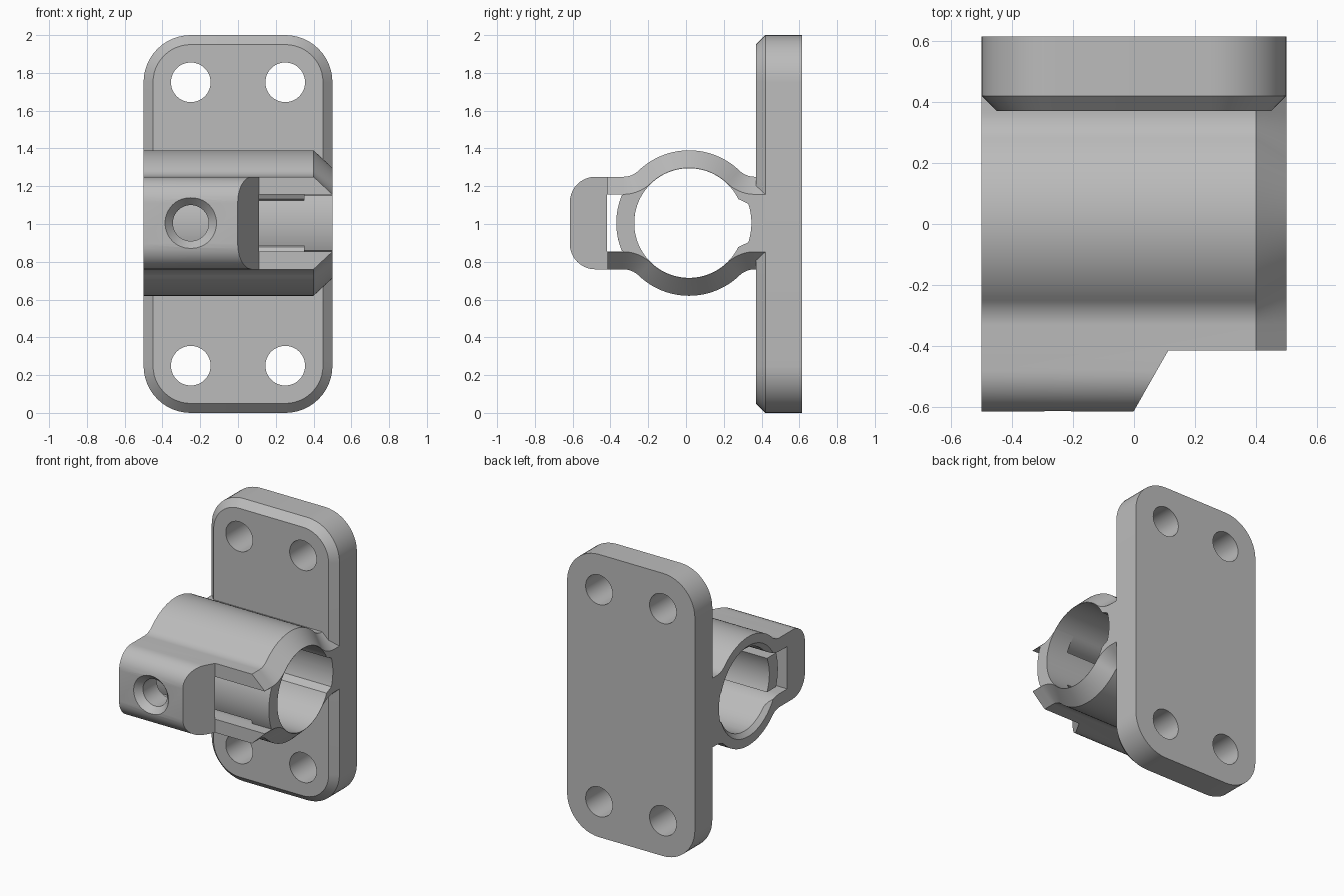
import bpy, bmesh
from math import sin, cos, radians, degrees, sqrt, atan2

if "Cube" in bpy.data.objects:
    bpy.data.objects.remove(bpy.data.objects["Cube"])

# Single grey material
grey = bpy.data.materials.new("plain_grey")
grey.use_nodes = True
COLOUR = (0.5, 0.5, 0.5, 1)
grey.diffuse_color = COLOUR
grey.node_tree.nodes["Principled BSDF"].inputs["Base Color"].default_value = COLOUR

CY, CZ = 0.016, 1.005          # bore axis
OUTER, BORE = 0.385, 0.29      # tube radii
WALL = OUTER - BORE
WEB, FILLET = 0.245, 0.12      # web half height, blend radius
RISE = WEB + FILLET
REACH = sqrt((OUTER + FILLET) ** 2 - RISE ** 2)
TANGENT = degrees(atan2(RISE, REACH))


def loft(name, rings):
    """Closed solid through rings of equal point count."""
    bm = bmesh.new()
    loops = [[bm.verts.new(p) for p in ring] for ring in rings]
    n = len(loops[0])
    for a, b in zip(loops, loops[1:]):
        for i in range(n):
            bm.faces.new((a[i], a[(i + 1) % n], b[(i + 1) % n], b[i]))
    bm.faces.new(loops[0])
    bm.faces.new(loops[-1])
    bmesh.ops.recalc_face_normals(bm, faces=bm.faces)
    mesh = bpy.data.meshes.new(name)
    bm.to_mesh(mesh)
    bm.free()
    mesh.materials.append(grey)
    ob = bpy.data.objects.new(name, mesh)
    bpy.context.collection.objects.link(ob)
    return ob


def cut(ob, cutters):
    """Subtract the cutters, bake the result and discard them."""
    for c in cutters:
        c.hide_render = True
        mod = ob.modifiers.new("cut", "BOOLEAN")
        mod.operation, mod.solver, mod.object = "DIFFERENCE", "EXACT", c
    graph = bpy.context.evaluated_depsgraph_get()
    graph.update()
    mesh = bpy.data.meshes.new_from_object(ob.evaluated_get(graph))
    ob.modifiers.clear()
    ob.data = mesh
    for c in cutters:
        bpy.data.objects.remove(c)


def arc(cx, cy, r, a, b, n):
    steps = [radians(a + (b - a) * i / n) for i in range(n + 1)]
    return [(cx + r * cos(t), cy + r * sin(t)) for t in steps]


def mirrored(upper):
    return upper + [(y, -z) for y, z in reversed(upper)]


def at_x(x, outline):
    return [(x, CY + y, CZ + z) for y, z in outline]


def prism_x(name, x0, x1, outline):
    return loft(name, [at_x(x0, outline), at_x(x1, outline)])


def lathe_y(name, x, z, steps):
    return loft(name, [[(px, y, pz) for px, pz in arc(x, z, r, 0, 352.5, 47)]
                       for y, r in steps])


def blend(inset):
    """Fillet between the front web and the tube."""
    return arc(-REACH, RISE, FILLET + inset, -90, -TANGENT, 10)


def body_outline(inset):
    h = WEB - inset
    front = arc(-0.496, h - 0.135, 0.135, 180, 90, 10)
    ring = arc(0, 0, OUTER - inset, 180 - TANGENT, TANGENT, 32)
    back = [(-y, z) for y, z in reversed(blend(inset))]
    return mirrored(front + blend(inset) + ring[1:-1] + back + [(0.41, h)])


# Mounting plate with chamfered front edge
def plate_ring(y, inset):
    pts = []
    for sx, sz, a in ((1, 1, 0), (-1, 1, 90), (-1, -1, 180), (1, -1, 270)):
        pts += arc(sx * 0.25, 1 + sz * 0.75, 0.25 - inset, a, a + 90, 12)
    return [(x, y, z) for x, z in pts]


plate = loft("mount_plate", [plate_ring(0.615, 0), plate_ring(0.42, 0),
                             plate_ring(0.37, 0.05)])
cut(plate, [lathe_y("bolt_hole", x, z, [(0.2, 0.105), (0.8, 0.105)])
            for x in (-0.25, 0.25) for z in (0.25, 1.75)])

# Tubular clamp, tapered to a thin lip on one end
body = loft("clamp_body", [at_x(-0.5, body_outline(0)), at_x(0.4, body_outline(0)),
                           at_x(0.5, body_outline(WALL - 0.002))])

# Bore with front slot and rear groove
slot_z = WEB - WALL
bore = prism_x("bore_cutter", -0.7, 0.7, mirrored(
    [(-0.433, slot_z)] + blend(WALL) + arc(0, 0, BORE, 180 - TANGENT, 26, 32)[1:]
    + arc(0, 0, 0.33, 18, 2, 6)))
# Bevel at the bore entrance
entry = loft("entry_cutter", [at_x(x, arc(0, 0, r, 0, 355, 71))
                              for x, r in ((-0.51, 0.33), (-0.465, 0.285))])
# Slanted relief of the front block
relief_xy = [(-0.05, -0.7), (0.7, -0.7), (0.7, -0.415), (0.112, -0.415)]
relief = loft("relief_cutter", [[(x, y, z) for x, y in relief_xy] for z in (0.5, 1.5)])
# Countersunk screw hole
screw = lathe_y("screw_cutter", -0.25, CZ, [(-0.63, 0.15), (-0.57, 0.095), (-0.39, 0.095)])
cut(body, [bore, entry, relief, screw])

# Spring tongue, free along its sides
HALF = 0.12
a_out = degrees(atan2(HALF, sqrt(OUTER ** 2 - HALF ** 2)))
a_in = degrees(atan2(HALF, sqrt(BORE ** 2 - HALF ** 2)))
tongue = prism_x("latch_tongue", -0.46, 0.36,
                 arc(0, 0, OUTER, 180 - a_out, 180 + a_out, 16)
                 + arc(0, 0, BORE, 180 + a_in, 180 - a_in, 16))

# Tongue root, joined to the clamp walls
edge = [p for p in blend(WALL) if p[0] ** 2 + p[1] ** 2 < OUTER ** 2]
a_root = degrees(atan2(edge[0][1], -edge[0][0]))
root = prism_x("tongue_root", 0.35, 0.5,
               arc(0, 0, OUTER, 180 + a_root - 1, 180 - a_root + 1, 16) + edge
               + arc(0, 0, BORE, 180 - TANGENT, 180 + TANGENT, 24)[1:-1]
               + [(y, -z) for y, z in reversed(edge)])

# Smooth curved faces, keep edges sharp
bpy.ops.object.select_all(action="DESELECT")
for ob in (plate, body, tongue, root):
    ob.select_set(True)
bpy.context.view_layer.objects.active = body
bpy.ops.object.shade_smooth_by_angle(angle=radians(25))
